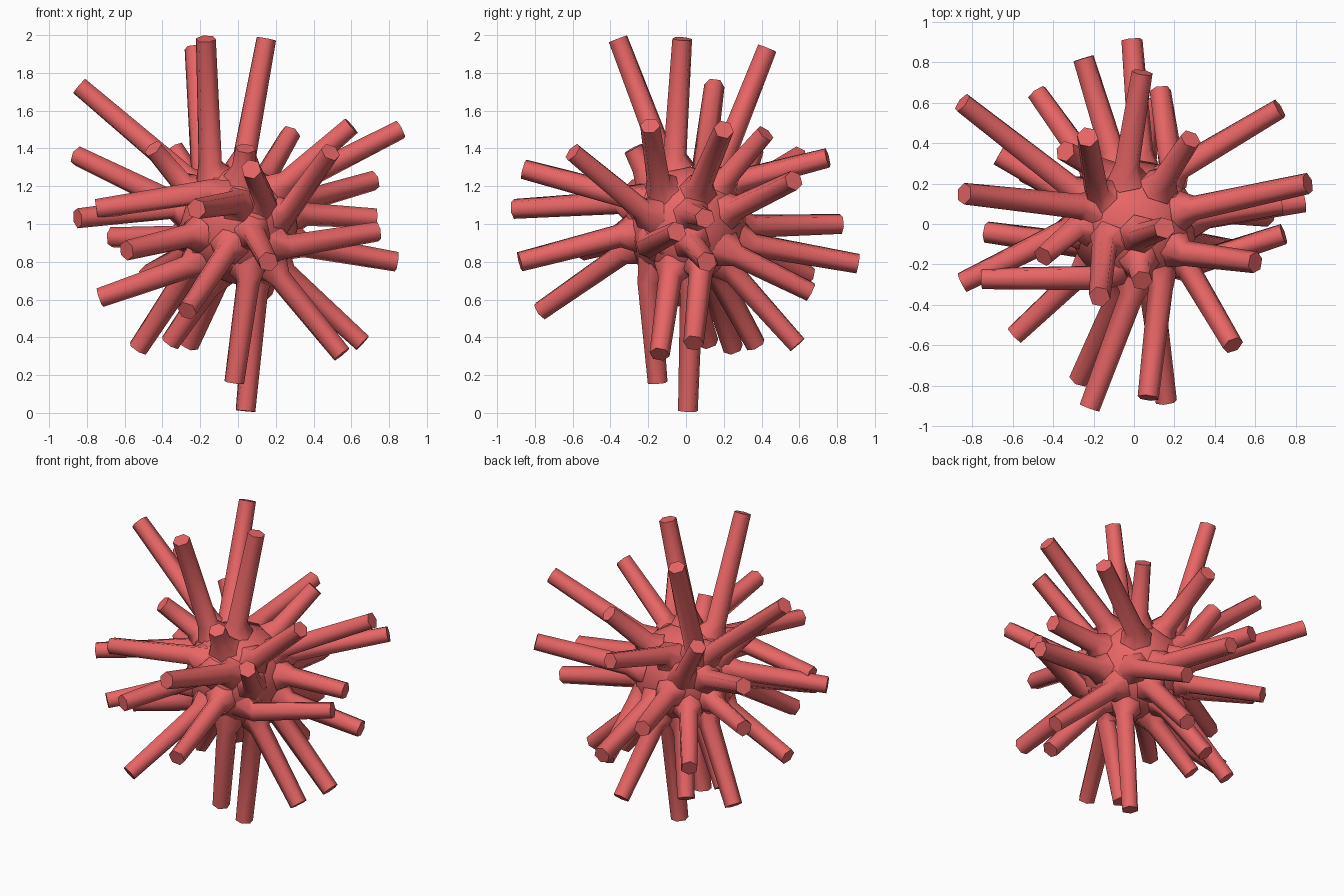
import bpy, bmesh, math
from mathutils import Vector

if "Cube" in bpy.data.objects:
    bpy.data.objects.remove(bpy.data.objects["Cube"])

CENTRE = Vector((0, 0, 1.0))
# end point of every spike
TIPS = [
    (-.17, -.36, 1.98), (.15, -.02, 1.98), (-.23, .43, 1.93), (-.84, .15, 1.73),
    (.60, -.19, 1.52), (.86, .20, 1.50), (.28, .42, 1.48), (.49, -.60, 1.38),
    (-.85, .60, 1.36), (.04, .75, 1.35), (.04, -.28, 1.40), (-.45, -.16, 1.40),
    (-.34, .36, 1.40), (.07, -.86, 1.29), (-.22, -.91, 1.08), (.16, -.88, .80),
    (-.27, -.77, .54), (-.48, .65, .73), (.13, .66, .64), (-.01, .91, .79),
    (-.25, .82, 1.0), (.72, .57, 1.23), (.84, .11, .80), (.74, -.05, .96),
    (.73, .10, 1.03), (-.85, -.29, 1.03), (-.75, -.27, 1.08), (-.73, -.04, .61),
    (-.59, -.55, .86), (-.67, .34, .93), (.66, .04, .37), (.55, -.14, .31),
    (.04, .01, .01), (-.02, -.15, .16), (-.36, .12, .37), (-.26, .37, .36),
    (-.53, .25, .34), (.07, .59, .36)]
# roots of the spikes that lean clearly away from the radial direction
LEANING = {0: (-.15, -.10, 1.3), 1: (.03, -.06, 1.33), 2: (-.20, .17, 1.26),
           3: (-.26, .09, 1.24), 4: (.23, -.14, 1.2), 9: (-.04, .25, 1.22),
           11: (-.27, -.01, 1.19), 13: (.14, -.29, 1.14), 14: (0, -.33, 1.12),
           16: (-.05, -.29, .87), 18: (.18, .22, .86), 21: (.20, .26, 1.08),
           23: (.22, -.21, .88), 25: (-.32, -.03, 1.09), 26: (-.10, -.25, 1.17),
           27: (-.24, -.11, .78), 31: (.20, -.08, .74), 32: (.10, .03, .68),
           33: (.06, -.20, .73)}
tips = [Vector(t) for t in TIPS]

# other roots: spread the tip directions evenly over the core
roots = [(Vector(LEANING.get(i, t)) - CENTRE).normalized() for i, t in enumerate(tips)]
GAP = 0.48
for _ in range(60):
    push = [Vector() for _ in roots]
    for i, a in enumerate(roots):
        for j, b in enumerate(roots):
            d = (a - b).length
            if i != j and i not in LEANING and d < GAP:
                push[i] += (a - b) / max(d, .01) * (GAP - d) * 0.25
    roots = [(a + p).normalized() for a, p in zip(roots, push)]
roots = [CENTRE + r * 0.34 for r in roots]


def ring(bm, centre, axis, radius, sides=6):
    u = axis.orthogonal().normalized()
    v = axis.cross(u)
    return [bm.verts.new(centre + radius * (u * math.cos(k * math.tau / sides)
                                            + v * math.sin(k * math.tau / sides)))
            for k in range(sides)]


def finish(name, bm):
    bmesh.ops.recalc_face_normals(bm, faces=bm.faces)
    for f in bm.faces:
        f.smooth = True
    for e in bm.edges:
        if len(e.link_faces) == 2 and e.calc_face_angle(0) > math.radians(65):
            e.smooth = False
    me = bpy.data.meshes.new(name)
    bm.to_mesh(me)
    bm.free()
    ob = bpy.data.objects.new(name, me)
    bpy.context.collection.objects.link(ob)
    me.materials.append(red)
    return ob


red = bpy.data.materials.new("coral_red")
red.diffuse_color = (0.8, 0.13, 0.13, 1)
red.use_nodes = True
red.node_tree.nodes["Principled BSDF"].inputs["Base Color"].default_value = red.diffuse_color

# lumpy core: hull around the spike roots
bm = bmesh.new()
for r in roots:
    bm.verts.new(r)
bmesh.ops.convex_hull(bm, input=bm.verts[:])
finish("core", bm)

# six-sided spikes flaring into the core
bm = bmesh.new()
for root, tip in zip(roots, tips):
    axis = (tip - root).normalized()
    radial = (root - CENTRE).normalized()
    rings = [ring(bm, root - radial * 0.04, radial, 0.105),
             ring(bm, root + axis * 0.04, axis, 0.063),
             ring(bm, tip, axis, 0.054)]
    # line the flare up with the shaft
    start = min(range(6), key=lambda k: sum(
        (rings[0][(k + m) % 6].co - rings[1][m].co).length for m in range(6)))
    rings[0] = rings[0][start:] + rings[0][:start]
    for a, b in zip(rings, rings[1:]):
        for k in range(6):
            n = (k + 1) % 6
            bm.faces.new((a[k], a[n], b[n], b[k]))
    bm.faces.new(rings[-1])
finish("spikes", bm)
